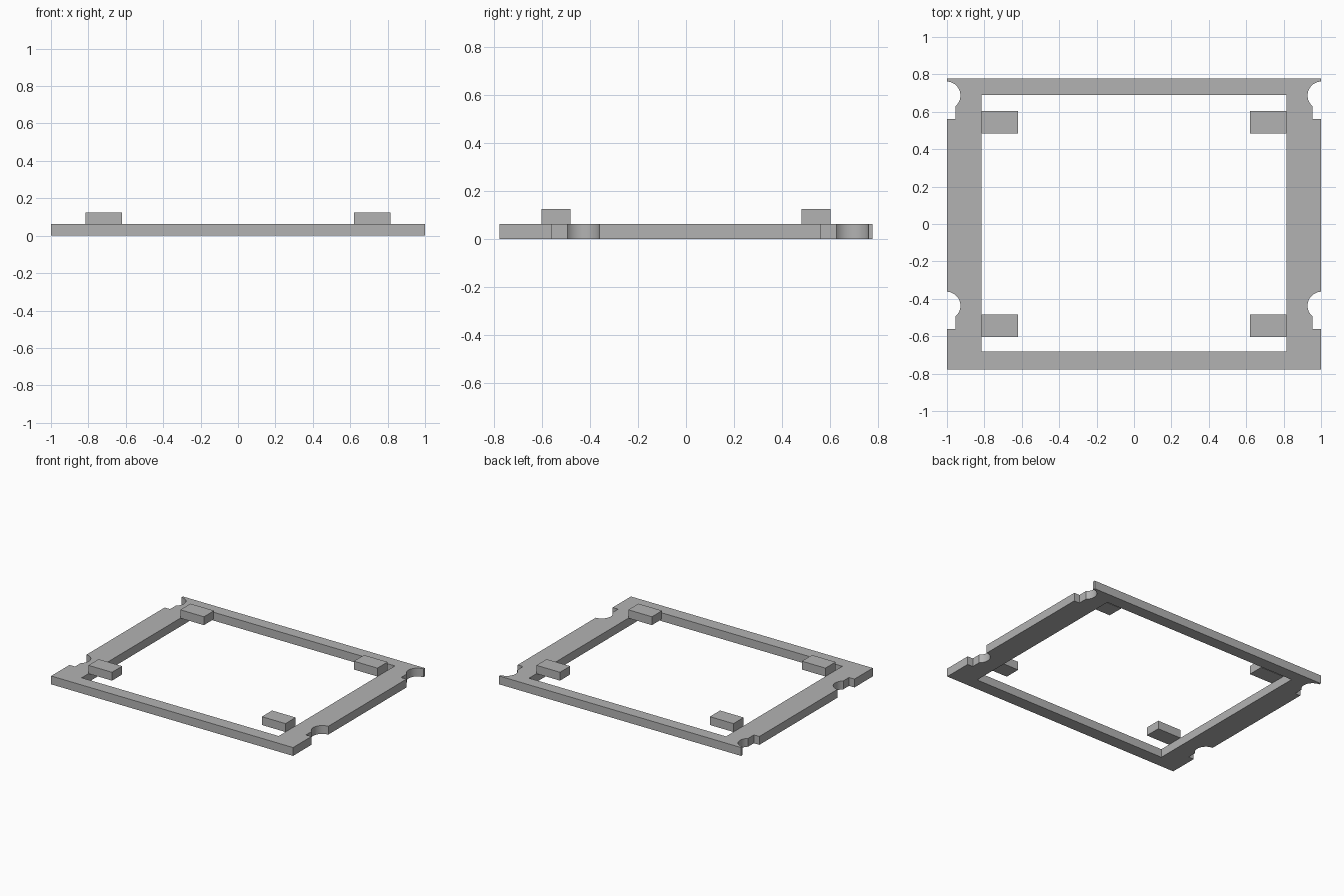
import bpy, bmesh, math

cube = bpy.data.objects.get("Cube")
if cube:
    bpy.data.objects.remove(cube, do_unlink=True)

HALF_X, HALF_Y = 1.0, 0.778
THICK = 0.0625
INNER_X, INNER_FRONT, INNER_BACK = 0.815, -0.683, 0.69

grey = bpy.data.materials.new("plain grey")
grey.use_nodes = True
grey.diffuse_color = (0.45, 0.45, 0.45, 1)
grey.node_tree.nodes["Principled BSDF"].inputs["Base Color"].default_value = grey.diffuse_color


def notch(y, steps=20):
    """Keyhole cut in the side edge: a shallow slot starting at y, ending in a round bite."""
    slot_x, radius, cx, cy = 0.955, 0.075, 1.003, y + 0.125
    start = math.pi + math.acos((cx - slot_x) / radius)
    end = math.pi - math.acos((cx - HALF_X) / radius)
    arc = [start + (end - start) * i / steps for i in range(steps + 1)]
    return [(HALF_X, y), (slot_x, y)] + [
        (cx + radius * math.cos(a), cy + radius * math.sin(a)) for a in arc]


def mirrored_solid(name, outline, z, height):
    """Extrude an outline on the +x side and mirror it to -x."""
    bm = bmesh.new()
    face = bm.faces.new([bm.verts.new((x, y, z)) for x, y in outline])
    top = bmesh.ops.extrude_face_region(bm, geom=[face], use_keep_orig=True)["geom"]
    bmesh.ops.translate(bm, vec=(0, 0, height),
                        verts=[g for g in top if isinstance(g, bmesh.types.BMVert)])
    bmesh.ops.recalc_face_normals(bm, faces=bm.faces)
    # Leave the mirror seam open so that the halves join
    seam = [f for f in bm.faces if all(abs(v.co.x) < 1e-5 for v in f.verts)]
    bmesh.ops.delete(bm, geom=seam, context="FACES")
    mesh = bpy.data.meshes.new(name)
    bm.to_mesh(mesh)
    bm.free()
    mesh.materials.append(grey)
    obj = bpy.data.objects.new(name, mesh)
    bpy.context.collection.objects.link(obj)
    obj.modifiers.new("Mirror", "MIRROR").use_clip = True
    bpy.ops.object.select_all(action="DESELECT")
    obj.select_set(True)
    bpy.context.view_layer.objects.active = obj
    bpy.ops.object.shade_smooth_by_angle(angle=math.radians(25))
    return obj


# Flat rectangular frame with two notches on each side
frame = [(0, -HALF_Y), (HALF_X, -HALF_Y)]
frame += notch(-0.562) + notch(0.562)
frame += [(HALF_X, HALF_Y), (0, HALF_Y), (0, INNER_BACK), (INNER_X, INNER_BACK),
          (INNER_X, INNER_FRONT), (0, INNER_FRONT)]
mirrored_solid("frame", frame, 0, THICK)

# Raised tabs reaching inward from the side rails
for name, y in (("front_tabs", -0.543), ("back_tabs", 0.543)):
    tab = [(x, y + d) for x, d in ((0.62, -0.06), (INNER_X, -0.06), (INNER_X, 0.06), (0.62, 0.06))]
    mirrored_solid(name, tab, THICK, THICK)
